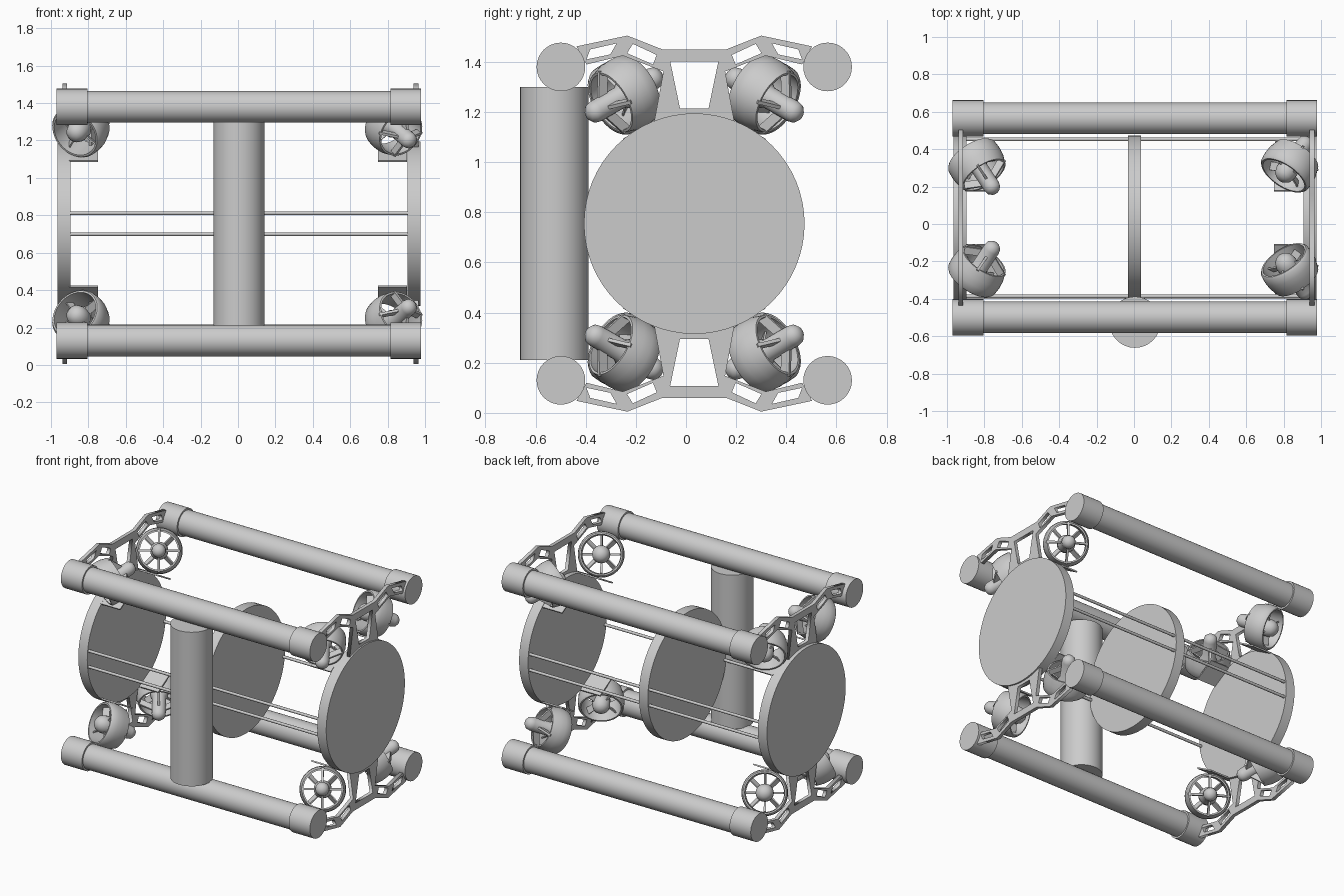
import bpy, bmesh
from math import pi, cos, sin, radians
from mathutils import Matrix, Vector

if "Cube" in bpy.data.objects:
    bpy.data.objects.remove(bpy.data.objects["Cube"])

YC, ZC = 0.033, 0.755      # centre of the frame in the side view


def finish(name, bm):
    bmesh.ops.recalc_face_normals(bm, faces=bm.faces)
    me = bpy.data.meshes.new(name)
    bm.to_mesh(me)
    bm.free()
    for p in me.polygons:
        p.use_smooth = True
    me.set_sharp_from_angle(angle=radians(35))
    return me


def add(name, me, matrix=None):
    ob = bpy.data.objects.new(name, me)
    if matrix:
        ob.matrix_world = matrix
    bpy.context.collection.objects.link(ob)
    return ob


def cylinder(name, centre, radius, length, axis='X', sides=32):
    bm = bmesh.new()
    m = Matrix.Translation(centre)
    if axis == 'X':
        m = m @ Matrix.Rotation(pi / 2, 4, 'Y')
    bmesh.ops.create_cone(bm, cap_ends=True, segments=sides, radius1=radius,
                          radius2=radius, depth=length, matrix=m)
    return add(name, finish(name, bm))


def lathe(bm, profile, sides, closed):
    """Revolve (radius, height) points about z."""
    rings = []
    for r, h in profile:
        if r == 0:
            rings.append([bm.verts.new((0, 0, h))] * sides)
        else:
            rings.append([bm.verts.new((r * cos(2 * pi * i / sides), r * sin(2 * pi * i / sides), h))
                          for i in range(sides)])
    n = len(rings)
    for k in range(n if closed else n - 1):
        a, b = rings[k], rings[(k + 1) % n]
        for i in range(sides):
            j = (i + 1) % sides
            loop = list(dict.fromkeys((a[i], a[j], b[j], b[i])))
            bm.faces.new(loop)


def box(bm, matrix, size):
    bmesh.ops.create_cube(bm, size=1, matrix=matrix @ Matrix.Diagonal((*size, 1)))


# Four long buoyancy tubes with wider end caps
for sy in (-1, 1):
    for sz in (-1, 1):
        y, z = YC + sy * 0.532, ZC + sz * 0.625
        cylinder("long_tube", (0.005, y, z), 0.085, 1.94)
        for sx in (-1, 1):
            cylinder("tube_end_cap", (0.005 + sx * 0.892, y, z), 0.097, 0.165)

# Upright tube at the front
cylinder("upright_tube", (0.005, -0.525, 0.755), 0.137, 1.09, 'Z')

# Three round bulkheads and the four thin rods joining them
for x in (-0.93, 0.003, 0.94):
    cylinder("bulkhead_disc", (x, YC, ZC), 0.44, 0.07, sides=64)
for sy in (-1, 1):
    for sz in (-1, 1):
        cylinder("tie_rod", (0.005, YC + sy * 0.42, ZC + sz * 0.056), 0.01, 1.81, sides=12)

# Truss brackets: flat outline with cut-out windows, above and below each end disc
half = [(0.127, 1.45), (0.267, 1.505), (0.47, 1.462), (0.43, 1.39),
        (0.285, 1.425), (0.123, 1.362), (0.162, 1.15)]
outline = half + [(-u, z) for u, z in reversed(half)]
centre_window = [(0.096, 1.402), (0.057, 1.215), (-0.057, 1.215), (-0.096, 1.402)]
arm_windows = [[(0.15, 1.428), (0.245, 1.472), (0.268, 1.435), (0.165, 1.39)],
               [(0.31, 1.474), (0.415, 1.45), (0.43, 1.41), (0.335, 1.43)]]
loops = [outline, centre_window]
for w in arm_windows:
    loops += [w, [(-u, z) for u, z in w]]


def bracket(x, flip):
    cu = bpy.data.curves.new("truss_curve", 'CURVE')
    cu.dimensions, cu.fill_mode, cu.extrude = '2D', 'BOTH', 0.0125
    for pts in loops:
        s = cu.splines.new('POLY')
        s.points.add(len(pts) - 1)
        for p, (u, z) in zip(s.points, pts):
            p.co = (u, flip * (z - ZC), 0, 1)
        s.use_cyclic_u = True
    ob = add("truss_bracket", cu)
    ob.location = (x, YC, ZC)
    ob.rotation_euler = (pi / 2, 0, pi / 2)


for x in (-0.927, 0.952):
    for flip in (-1, 1):
        bracket(x, flip)

# Thruster: duct, motor pod, four guard arms and a four-blade propeller
bm = bmesh.new()
lathe(bm, [(0.138, -0.072), (0.147, -0.06), (0.15, -0.02), (0.147, 0.02), (0.132, 0.07),
           (0.122, 0.07), (0.125, 0.0), (0.128, -0.072)], 40, True)
lathe(bm, [(0, -0.105), (0.028, -0.098), (0.048, -0.08), (0.058, -0.05), (0.058, 0.0),
           (0.045, 0.02), (0.045, 0.15), (0.04, 0.172), (0.024, 0.188), (0, 0.194)], 24, False)
for i in range(4):
    turn = Matrix.Rotation(i * pi / 2, 4, 'Z')
    arm = turn @ Matrix.Translation((0.083, 0, 0.075)) @ Matrix.Rotation(radians(28), 4, 'Y')
    box(bm, arm, (0.105, 0.014, 0.04))
    blade = Matrix.Rotation(pi / 4, 4, 'Z') @ turn @ Matrix.Translation((0.086, 0, -0.025))
    box(bm, blade @ Matrix.Rotation(radians(60), 4, 'X'), (0.072, 0.045, 0.008))
thruster = finish("thruster", bm)

# Eight thrusters, angled at each corner, each on a strip tangent to the disc
for sx in (-1, 1):
    for sy in (-1, 1):
        for sz in (-1, 1):
            axis = Vector((0.5, 0.75 * sx * sy, -0.43 * sx * sz))
            place = Matrix.Translation((sx * 0.836, YC + sy * 0.28, ZC + sz * 0.513))
            add("thruster", thruster, place @ axis.to_track_quat('Z', 'Y').to_matrix().to_4x4())
            bm = bmesh.new()
            tilt = Matrix.Rotation(-sy * sz * radians(30), 4, 'X')
            box(bm, Matrix.Translation((sx * 0.825, YC + sy * 0.213, ZC + sz * 0.374)) @ tilt,
                (0.155, 0.16, 0.01))
            add("thruster_mount", finish("thruster_mount", bm))
